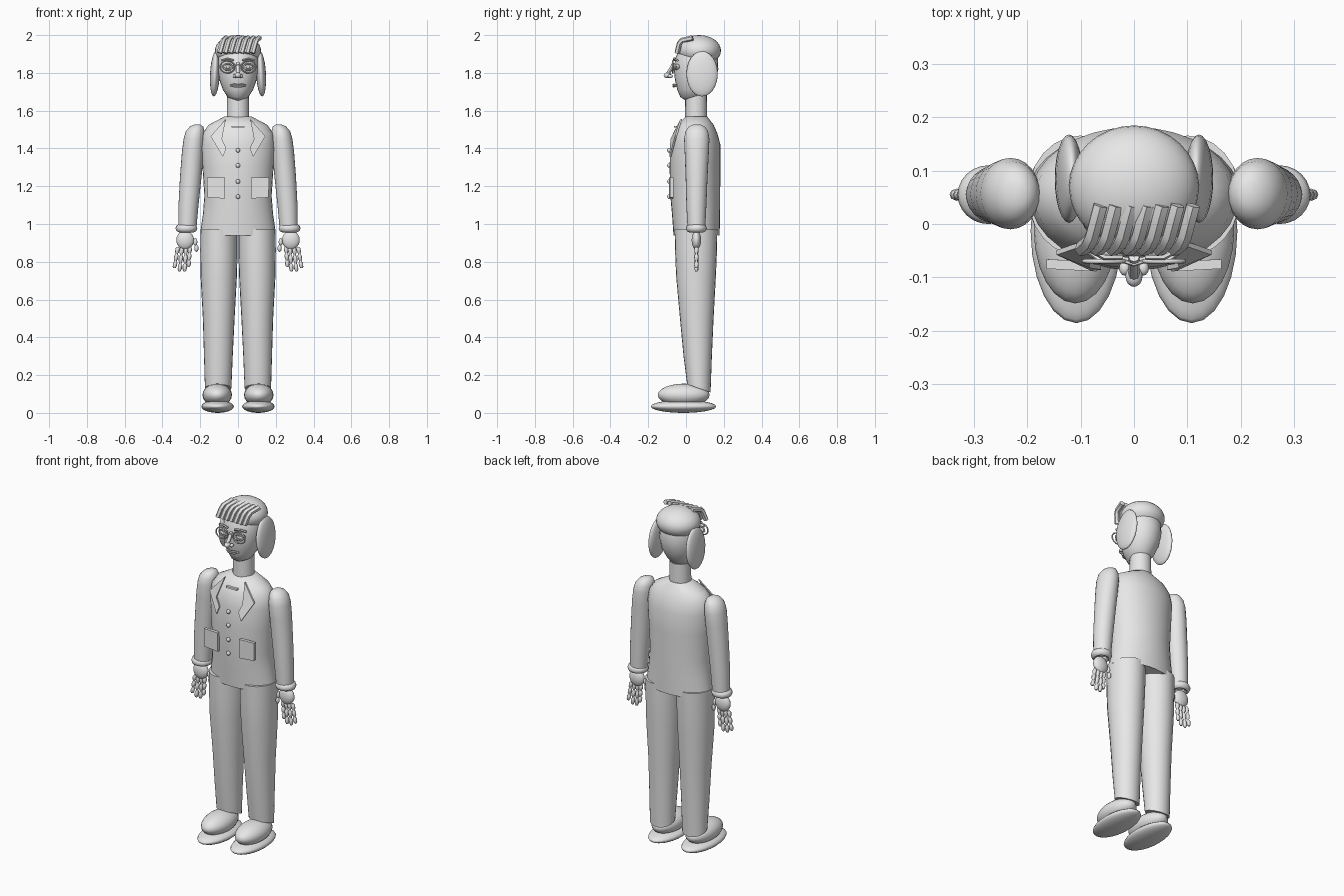
import bpy, bmesh, math
from mathutils import Vector

if "Cube" in bpy.data.objects:
    bpy.data.objects.remove(bpy.data.objects["Cube"])

grey = bpy.data.materials.new("plain grey")
grey.diffuse_color = (0.8, 0.8, 0.8, 1)
grey.use_nodes = True
grey.node_tree.nodes["Principled BSDF"].inputs["Base Color"].default_value = grey.diffuse_color


def finish(ob, smooth=True):
    ob.data.materials.clear()
    ob.data.materials.append(grey)
    bpy.ops.object.select_all(action='DESELECT')
    ob.select_set(True)
    bpy.context.view_layer.objects.active = ob
    if smooth:
        bpy.ops.object.shade_smooth_by_angle(angle=math.radians(45))
    return ob


def mesh_object(name, bm, smooth=True):
    bmesh.ops.recalc_face_normals(bm, faces=bm.faces)
    me = bpy.data.meshes.new(name)
    bm.to_mesh(me)
    bm.free()
    ob = bpy.data.objects.new(name, me)
    bpy.context.collection.objects.link(ob)
    return finish(ob, smooth)


def loft(name, rings, n=24, adjust=None):
    """Stack of horizontal ellipses (cx, cy, z, rx, ry), capped."""
    bm = bmesh.new()
    loops = []
    for i, (cx, cy, z, rx, ry) in enumerate(rings):
        row = []
        for k in range(n):
            a = 2 * math.pi * k / n
            p = Vector((cx + rx * math.cos(a), cy + ry * math.sin(a), z))
            row.append(bm.verts.new(adjust(i, p) if adjust else p))
        loops.append(row)
    for a, b in zip(loops, loops[1:]):
        for k in range(n):
            bm.faces.new((a[k], a[(k + 1) % n], b[(k + 1) % n], b[k]))
    bm.faces.new(loops[0])
    bm.faces.new(loops[-1])
    return mesh_object(name, bm)


def ball(name, c, r, rot=(0, 0, 0), seg=24):
    bpy.ops.mesh.primitive_uv_sphere_add(segments=seg, ring_count=seg // 2,
                                         location=c, rotation=rot)
    ob = bpy.context.object
    ob.name, ob.scale = name, r
    return finish(ob)


def ring(name, c, major, minor, scale=(1, 1, 1), rot=(0, 0, 0)):
    bpy.ops.mesh.primitive_torus_add(major_radius=major, minor_radius=minor, major_segments=24,
                                     minor_segments=8, location=c, rotation=rot)
    ob = bpy.context.object
    ob.name, ob.scale = name, scale
    return finish(ob)


def tube(name, pts, r, res=1):
    cu = bpy.data.curves.new(name, 'CURVE')
    cu.dimensions = '3D'
    cu.bevel_depth, cu.bevel_resolution, cu.use_fill_caps = r, res, True
    sp = cu.splines.new('POLY')
    sp.points.add(len(pts) - 1)
    for p, q in zip(sp.points, pts):
        p.co = (*q, 1)
    ob = bpy.data.objects.new(name, cu)
    bpy.context.collection.objects.link(ob)
    bpy.ops.object.select_all(action='DESELECT')
    ob.select_set(True)
    bpy.context.view_layer.objects.active = ob
    bpy.ops.object.convert(target='MESH')
    return finish(bpy.context.object)


def plate(name, pts, depth):
    """Flat polygon thickened towards +y."""
    bm = bmesh.new()
    a = [bm.verts.new(p) for p in pts]
    b = [bm.verts.new((x, y + depth, z)) for x, y, z in pts]
    n = len(pts)
    bm.faces.new(a)
    bm.faces.new(b)
    for k in range(n):
        bm.faces.new((a[k], a[(k + 1) % n], b[(k + 1) % n], b[k]))
    return mesh_object(name, bm, False)


# Jacket body: hem hangs slightly lower at front and back
body = [(0.955, .200, -.066, .178), (1.05, .186, -.074, .180), (1.15, .178, -.083, .181),
        (1.30, .188, -.087, .182), (1.42, .195, -.083, .182), (1.48, .187, -.068, .166),
        (1.525, .155, -.045, .146), (1.57, .070, 0, .112)]


def hem(i, p):
    if i == 0 and abs(p.x) < 0.11:
        p.z = 0.94
    return p


loft("jacket", [(0, (f + b) / 2, z, rx, (b - f) / 2) for z, rx, f, b in body], 32, hem)

# Jacket front: buttons, collar bar, front seams
for z in (1.39, 1.31, 1.225, 1.145):
    ball("button", (0, -.09, z), (.012, .01, .012), seg=12)
plate("collar_bar", [(-.035, -.062, 1.52), (.035, -.062, 1.52),
                     (.035, -.064, 1.512), (-.035, -.064, 1.512)], .02)

# Neck and head
loft("neck", [(0, .053, 1.55, .06, .058), (0, .053, 1.68, .057, .057)])
loft("head", [(0, .035, 1.655, .025, .04), (0, .035, 1.672, .055, .065),
              (0, .042, 1.71, .080, .088), (0, .05, 1.76, .098, .108),
              (0, .053, 1.82, .108, .118), (0, .056, 1.88, .106, .112),
              (0, .06, 1.93, .09, .09)])
ball("hair_cap", (0, .07, 1.918), (.122, .115, .082), seg=32)

# Fringe strands, swept to one side
for i in range(7):
    x = -.098 + i * .029
    tube("fringe_strand", [(x, -.047, 1.905), (x + .014, -.035, 1.955),
                           (x + .02, -.022, 1.972), (x + .035, .035, 1.985)], .0145)

# Nose and mouth
tube("nose_bridge", [(0, -.062, 1.85), (0, -.08, 1.82), (0, -.1, 1.79)], .01, 2)
ball("nose_tip", (0, -.098, 1.787), (.016, .02, .015), seg=16)
for name, dz in (("upper_lip", .006), ("lower_lip", -.005)):
    tube(name, [(-.04, -.05, 1.733), (-.02, -.064, 1.733 + dz), (0, -.067, 1.732 + dz * .8),
                (.02, -.064, 1.733 + dz), (.04, -.05, 1.733)], .005)
tube("glasses_bridge", [(-.018, -.07, 1.838), (0, -.076, 1.845), (.018, -.07, 1.838)], .004)

for s, side in ((-1, "right_"), (1, "left_")):
    # Face details
    ball(side + "eye", (s * .054, -.05, 1.832), (.027, .02, .016), seg=16)
    ball(side + "pupil", (s * .054, -.068, 1.832), (.009, .005, .009), seg=12)
    for z, n in ((.015, "upper_eyelid"), (-.014, "lower_eyelid")):
        tube(side + n, [(s * .026, -.058, 1.832), (s * .042, -.068, 1.832 + z),
                        (s * .066, -.066, 1.832 + z), (s * .084, -.052, 1.832)], .005)
    tube(side + "eyebrow", [(s * .022, -.062, 1.868), (s * .055, -.062, 1.876),
                            (s * .088, -.045, 1.866)], .006)
    ring(side + "glasses_rim", (s * .056, -.07, 1.832), .038, .004, (1, .85, 1),
         (math.pi / 2, 0, 0))
    ball(side + "nostril", (s * .017, -.083, 1.783), (.011, .014, .01), seg=12)
    ball(side + "side_hair", (s * .122, .085, 1.795), (.026, .083, .12),
         (0, s * math.radians(-3), 0))

    # Lapel, pocket
    plate(side + "lapel", [(s * .065, -.03, 1.555), (s * .145, -.058, 1.465),
                           (s * .08, -.088, 1.355), (s * .062, -.086, 1.40),
                           (s * .085, -.082, 1.45)], .009)
    plate(side + "pocket", [(s * .162, -.084, 1.14), (s * .07, -.089, 1.135),
                            (s * .07, -.089, 1.245), (s * .164, -.084, 1.245)], .018)

    # Sleeve with rounded shoulder, cuff
    loft(side + "sleeve", [(s * .268, .055, .98, .048, .047), (s * .262, .055, 1.1, .053, .053),
                           (s * .250, .056, 1.25, .057, .058), (s * .239, .057, 1.38, .058, .064),
                           (s * .232, .057, 1.45, .056, .067), (s * .227, .057, 1.49, .050, .060),
                           (s * .220, .057, 1.515, .036, .044), (s * .216, .057, 1.527, .015, .02)])
    ring(side + "cuff", (s * .273, .055, .977), .04, .018, (1, .95, 1.15))

    # Hand: palm, jointed fingers, thumb
    ball(side + "palm", (s * .28, .055, .915), (.047, .025, .05))
    for bx, tx, tz in ((.318, .337, .765), (.296, .310, .748),
                       (.275, .283, .748), (.254, .262, .772)):
        a, b = Vector((s * bx, .055, .88)), Vector((s * tx, .055, tz))
        rings = []
        for j in range(3):
            for t, r in ((.04, .006), (.25, .0115), (.75, .0105), (.96, .006)):
                p = a.lerp(b, (j + t) / 3)
                rings.append((p.x, p.y, p.z, r, r))
        loft(side + "finger", rings, 8)
    for z, x in ((.905, .226), (.872, .220)):
        ball(side + "thumb_joint", (s * x, .055, z), (.011, .012, .02), seg=12)

    # Trouser leg: bottom rises toward the front
    loft(side + "trouser_leg",
         [(s * .105, .068, .13, .070, .062), (s * .104, .062, .30, .076, .075),
          (s * .102, .057, .50, .084, .089), (s * .102, .053, .72, .096, .105),
          (s * .101, .053, .86, .099, .111), (s * .101, .053, .97, .098, .113)], 24,
         lambda i, p: Vector((p.x, p.y, p.z - (p.y - .068) * .35)) if i == 0 else p)

    # Shoe: domed upper on a flat rounded sole
    ball(side + "shoe_upper", (s * .11, -.012, .095), (.078, .137, .06))
    ball(side + "shoe_sole", (s * .108, -.013, .034), (.086, .173, .034))
